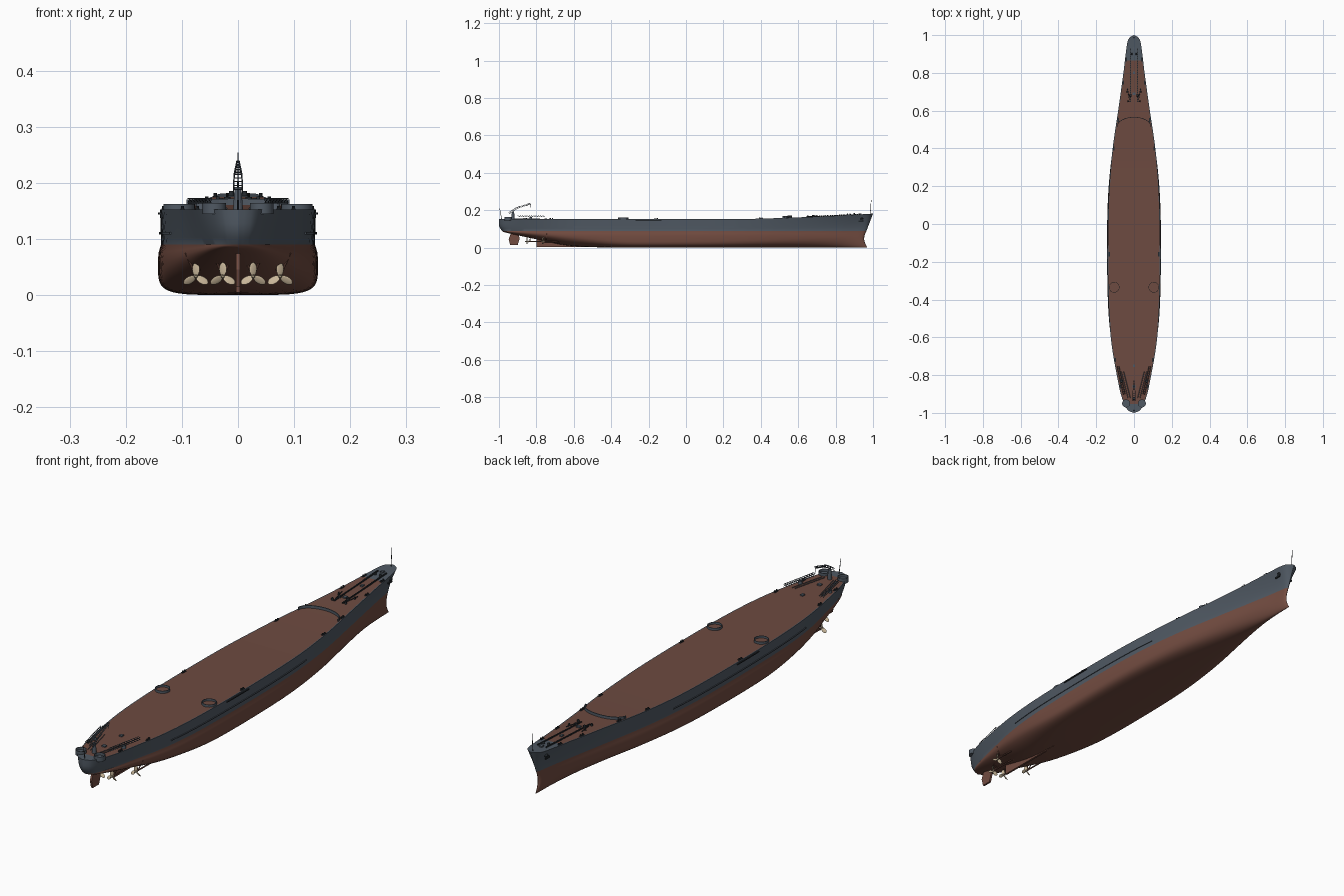
import bpy, bmesh, math
from mathutils import Vector, Matrix

cube = bpy.data.objects.get("Cube")
if cube:
    bpy.data.objects.remove(cube, do_unlink=True)


def material(name, *rgb):
    m = bpy.data.materials.new(name)
    m.use_nodes = True
    m.diffuse_color = (*rgb, 1)
    m.node_tree.nodes["Principled BSDF"].inputs["Base Color"].default_value = (*rgb, 1)
    return m


RED = material("bottom red brown", .17, .072, .052)
GREY = material("hull grey", .08, .1, .125)
WOOD = material("deck brown", .155, .07, .052)
DARK = material("dark fittings", .018, .023, .028)
BRASS = material("propeller bronze", .58, .47, .32)

# Hull stations: y, deck half breadth, underwater half breadth, fullness, bottom height
STATIONS = [
    (-1, 0, 0, 2, .085), (-.99, .027, .02, 2, .082), (-.96, .048, .038, 2, .075),
    (-.9, .07, .056, 2, .064), (-.8, .091, .08, 2, .045), (-.65, .117, .114, 2.2, .014),
    (-.5, .131, .133, 3, .003), (-.3, .138, .141, 5, 0), (0, .138, .142, 5, 0),
    (.2, .131, .134, 4.5, 0), (.4, .113, .112, 3.5, 0), (.6, .084, .075, 2.6, 0),
    (.8, .056, .036, 2, 0), (.9, .044, .019, 2, 0), (.97, .033, .01, 2, 0),
    (.99, .02, .006, 2, 0), (1, 0, 0, 2, 0)]
WATER = .09


def slope(k, c):
    a, b = STATIONS[max(k - 1, 0)], STATIONS[min(k + 1, len(STATIONS) - 1)]
    return (b[c] - a[c]) / (b[0] - a[0])


def station(y):
    """Smoothly interpolated station values at y."""
    k = max(i for i in range(len(STATIONS) - 1) if STATIONS[i][0] <= y or i == 0)
    a, b = STATIONS[k], STATIONS[k + 1]
    h = b[0] - a[0]
    t = (y - a[0]) / h
    out = []
    for c in range(1, 5):
        v = (a[c] * (1 + 2 * t) * (1 - t) ** 2 + b[c] * t * t * (3 - 2 * t)
             + h * slope(k, c) * t * (1 - t) ** 2 - h * slope(k + 1, c) * t * t * (1 - t))
        out.append(max(v, 0))
    return out


def deck_z(y):
    return .152 + .03 * max(0, (y - .2) / .8) ** 1.6


def hull_x(y, z):
    """Half breadth of the topsides."""
    deck, under, _, _ = station(y)
    t = (z - WATER) / (deck_z(y) - WATER)
    power = 1 + .5 * max(0, y)
    return under * .96 + (deck - under * .96) * t ** power


def rake(y, z):
    """Shift that shapes the stem and the stern overhang."""
    if y > .75:
        u = min(z / WATER, 1)
        t = max(0, (z - WATER) / (deck_z(y) - WATER))
        return -((y - .75) / .25) ** 2 * (.03 + .005 * u + .015 * math.sin(math.pi * u)) * (1 - t)
    if y < -.8:
        return ((-.8 - y) / .2) ** 2 * .03 * max(0, (.12 - z) / .045) ** 1.5
    return 0


def section(y):
    deck, under, n, zb = station(y)
    zm = zb + (WATER - zb) * .7
    pts = []
    for i in range(11):
        a = math.pi / 2 * i / 10
        pts.append((under * math.sin(a) ** (2 / n), zm - (zm - zb) * max(math.cos(a), 0) ** (2 / n)))
    pts.append((under * .99, (zm + WATER) / 2))
    top = deck_z(y)
    for i in range(6):
        z = WATER + (top - WATER) * i / 5
        pts.append((hull_x(y, z), z))
    pts += [(max(deck - .004, 0), top), (0, top)]
    return [(x, y + rake(y, z), z) for x, z in pts]


def finish(bm, name, mats, mirror=False, smooth=True, closed=True):
    if closed:
        bmesh.ops.recalc_face_normals(bm, faces=bm.faces[:])
    me = bpy.data.meshes.new(name)
    bm.to_mesh(me)
    bm.free()
    for m in mats if isinstance(mats, list) else [mats]:
        me.materials.append(m)
    ob = bpy.data.objects.new(name, me)
    bpy.context.collection.objects.link(ob)
    if mirror:
        ob.modifiers.new("Mirror", "MIRROR").merge_threshold = .00005
    if smooth:
        bpy.ops.object.select_all(action="DESELECT")
        ob.select_set(True)
        bpy.context.view_layer.objects.active = ob
        bpy.ops.object.shade_smooth_by_angle(angle=math.radians(35))
    return ob


def box(bm, centre, size, turn=0):
    m = Matrix.Translation(centre) @ Matrix.Rotation(turn, 4, "Z") @ Matrix.Diagonal((*size, 1))
    bmesh.ops.create_cube(bm, size=1, matrix=m)


def rod(bm, a, b, r, r2=None, sides=8):
    a, b = Vector(a), Vector(b)
    m = Matrix.Translation((a + b) / 2) @ (b - a).to_track_quat("Z", "Y").to_matrix().to_4x4()
    bmesh.ops.create_cone(bm, cap_ends=True, segments=sides, radius1=r,
                          radius2=r if r2 is None else r2, depth=(b - a).length, matrix=m)


def plate(bm, outline, half):
    """Flat plate on the centreline from a y, z outline."""
    f = bm.faces.new([bm.verts.new((-half, y, z)) for y, z in outline])
    new = bmesh.ops.extrude_face_region(bm, geom=[f])["geom"]
    bmesh.ops.translate(bm, vec=(2 * half, 0, 0), verts=[v for v in new if isinstance(v, bmesh.types.BMVert)])


def truss(bm, a, b, w0, w1, h, r, bays):
    """Lattice girder: four rails with zigzag bracing."""
    a, b = Vector(a), Vector(b)
    d = (b - a).normalized()
    side = d.cross(Vector((0, 0, 1))).normalized()
    up = side.cross(d)
    def at(t, s, u):
        return a.lerp(b, t) + side * s * (w0 + (w1 - w0) * t) + up * u * h
    for s in (-1, 1):
        for u in (-1, 1):
            rod(bm, at(0, s, u), at(1, s, u), r, sides=4)
        for i in range(bays):
            rod(bm, at(i / bays, s, -1), at((i + 1) / bays, s, 1), r * .8, sides=4)
    for i in range(bays + 1):
        rod(bm, at(i / bays, -1, 1), at(i / bays, 1, 1), r * .8, sides=4)


# Hull with painted bottom, grey sides and planked deck
bm = bmesh.new()
COUNT = 72
rings = [[bm.verts.new(p) for p in section(-math.cos(math.pi * i / COUNT))] for i in range(COUNT + 1)]
for a, b in zip(rings, rings[1:]):
    for j in range(len(a) - 1):
        f = bm.faces.new((a[j], b[j], b[j + 1], a[j + 1]))
        y = f.calc_center_median().y
        planked = j == len(a) - 2 and -.95 < y < .86
        f.material_index = 0 if j < 12 else 2 if planked else 1
bmesh.ops.remove_doubles(bm, verts=bm.verts[:], dist=.00002)
finish(bm, "hull", [RED, GREY, WOOD], mirror=True, closed=False)

# Skeg and rudder
bm = bmesh.new()
plate(bm, [(-.8, .004), (-.4, .002), (-.4, .02), (-.8, .055)], .004)
finish(bm, "skeg", RED, smooth=False)
bm = bmesh.new()
plate(bm, [(-.94, .014), (-.9, .014), (-.89, .045), (-.895, .08), (-.935, .08), (-.948, .045)], .004)
finish(bm, "rudder", RED, smooth=False)

# Propellers, shafts and struts
props, shafts = bmesh.new(), bmesh.new()
for x, y in ((.027, -.85), (.075, -.765)):
    hub = Vector((x, y, .033))
    rod(props, hub + Vector((0, .008, 0)), hub - Vector((0, .01, 0)), .0045, .002, 12)
    for k in range(3):
        m = (Matrix.Translation(hub) @ Matrix.Rotation(math.tau * k / 3, 4, "Y")
             @ Matrix.Translation((0, 0, .013)) @ Matrix.Rotation(.5, 4, "Z")
             @ Matrix.Diagonal((.0075, .0015, .012, 1)))
        bmesh.ops.create_uvsphere(props, u_segments=12, v_segments=8, radius=1, matrix=m)
    rod(shafts, hub, (x, y + .25, .03), .003)
    for s in (-.02, .018):
        rod(shafts, hub + Vector((0, .015, 0)), (x + s, y + .02, .075), .002)
finish(props, "propellers", BRASS, mirror=True)
finish(shafts, "propeller_shafts", RED, mirror=True)

# Side armour ledge and boat boom
def ledge(name, y0, y1, z, h, out, mat):
    bm = bmesh.new()
    n = 24
    for i in range(n):
        ya, yb = (y0 + (y1 - y0) * k / n for k in (i, i + 1))
        a, b = (Vector((hull_x(y, z) + out / 2, y, z)) for y in (ya, yb))
        d = b - a
        box(bm, (a + b) / 2, (out, d.length, h), math.atan2(-d.x, d.y))
    finish(bm, name, mat, mirror=True, smooth=False)

ledge("armour_ledge", -.6, .26, .11, .004, .003, GREY)
ledge("boat_boom", -.27, -.13, .145, .004, .004, DARK)

# Round gun platforms amidships and stern tubs
def tub(name, x, y, r, h, base):
    bm = bmesh.new()
    z = deck_z(y)
    rows = [(r, z - base), (r, z + h), (r - .002, z + h), (r - .002, z + .001)]
    loops = [[bm.verts.new((x + q * math.cos(math.tau * k / 28), y + q * math.sin(math.tau * k / 28), w))
              for k in range(28)] for q, w in rows]
    for a, b in zip(loops, loops[1:]):
        for k in range(28):
            bm.faces.new((a[k], a[k - 1], b[k - 1], b[k]))
    bm.faces.new(loops[-1])
    bm.faces.new(loops[0])
    return finish(bm, name, [GREY, WOOD], mirror=True)

platform = tub("gun_platform", .105, -.335, .028, .01, .002)
for f in platform.data.polygons:
    f.material_index = int(len(f.vertices) > 4)
tub("stern_tub", .042, -.95, .021, .012, .008)

# Breakwater across the foredeck
bm = bmesh.new()
arc = []
for i in range(17):
    a = math.pi * i / 16
    y = .515 + .05 * math.sin(a)
    arc.append(Vector((.09 * math.cos(a), y, deck_z(y) + .005)))
for a, b in zip(arc, arc[1:]):
    d = b - a
    box(bm, (a + b) / 2, (d.length, .003, .012), math.atan2(d.y, d.x))
finish(bm, "breakwater", GREY, smooth=False)

# Anchor chains, capstans and anchors
bm = bmesh.new()
for i in range(30):
    y = .65 + i * .0095
    box(bm, (.019, y, deck_z(y) + .002), (.005, .007, .004))
for x, y, r in ((.019, .68, .007), (.03, .65, .005), (.012, .9, .005), (.036, .7, .004)):
    rod(bm, (x, y, deck_z(y)), (x, y, deck_z(y) + .009), r, r * .8, 12)
rod(bm, (.024, .66, deck_z(.66) + .002), (.036, .72, deck_z(.72) + .002), .002)
finish(bm, "chains_and_capstans", DARK, mirror=True)
bm = bmesh.new()
x = hull_x(.94, .15)
rod(bm, (x - .004, .94, .155), (x + .006, .94, .152), .009, .006, 12)
box(bm, (x + .003, .935, .143), (.005, .026, .006))
finish(bm, "anchors", DARK, mirror=True)

# Bollards along the deck edge, and deck hatches
bm = bmesh.new()
for y in (-.86, -.72, -.16, .4, .55, .75, .87):
    x = station(y)[0] - .007
    for s in (-.006, .006):
        rod(bm, (x, y + s, deck_z(y)), (x, y + s, deck_z(y) + .007), .003)
    box(bm, (x, y, deck_z(y) + .001), (.008, .022, .002))
finish(bm, "bollards", DARK, mirror=True)
bm = bmesh.new()
for y, w in ((-.75, .012), (-.86, .016), (.69, .014), (.8, .01), (.93, .012)):
    box(bm, (0, y, deck_z(y) + .002), (w, .014, .006))
finish(bm, "hatches", GREY, smooth=False)

# Aircraft catapults with pedestals and handling rails
bm = bmesh.new()
truss(bm, (.084, -.755, .168), (.052, -.9, .168), .005, .005, .004, .0012, 12)
rod(bm, (.067, -.83, .15), (.067, -.83, .164), .009, .007, 16)
for x in (.02, .032):
    rod(bm, (x, -.92, .154), (x + .035, -.78, .154), .0015, sides=4)
finish(bm, "catapults", GREY, mirror=True, smooth=False)

# Stern crane
bm = bmesh.new()
rod(bm, (0, -.925, .15), (0, -.925, .192), .009, .006, 12)
truss(bm, (0, -.945, .185), (0, -.905, .212), .008, .007, .004, .0011, 4)
truss(bm, (0, -.905, .212), (0, -.83, .236), .007, .002, .003, .0011, 8)
rod(bm, (0, -.832, .234), (0, -.832, .215), .0008, sides=4)
finish(bm, "stern_crane", GREY, smooth=False)

# Flagstaffs
bm = bmesh.new()
rod(bm, (0, .985, .178), (0, .99, .254), .0015, .001)
rod(bm, (0, -.985, .15), (0, -.996, .208), .0015, .001)
finish(bm, "flagstaffs", DARK)
